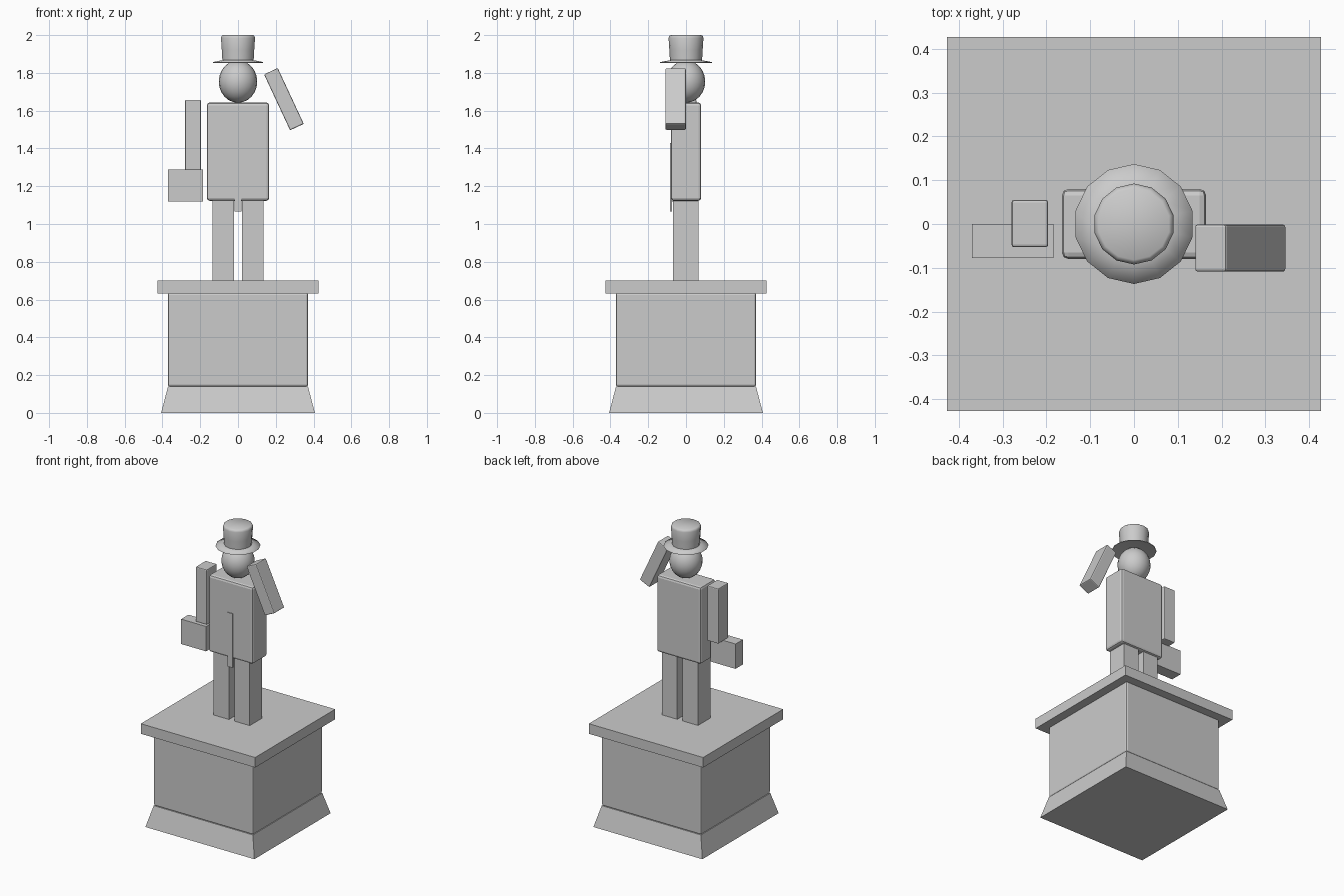
import bpy, bmesh, math
from mathutils import Matrix

if "Cube" in bpy.data.objects:
    bpy.data.objects.remove(bpy.data.objects["Cube"])


def finish(name, bm, smooth=None):
    bmesh.ops.recalc_face_normals(bm, faces=bm.faces)
    mesh = bpy.data.meshes.new(name)
    bm.to_mesh(mesh)
    bm.free()
    obj = bpy.data.objects.new(name, mesh)
    bpy.context.collection.objects.link(obj)
    if smooth:
        bpy.ops.object.select_all(action='DESELECT')
        bpy.context.view_layer.objects.active = obj
        obj.select_set(True)
        bpy.ops.object.shade_smooth_by_angle(angle=math.radians(smooth))
    return obj


def box(name, x, y, z, bevel=0.0, taper=1.0, segments=2):
    """Box from (min, max) ranges, optional top taper and rounded edges."""
    bm = bmesh.new()
    bmesh.ops.create_cube(bm, size=1)
    for v in bm.verts:
        if v.co.z > 0:
            v.co.x *= taper
            v.co.y *= taper
    size = [b - a for a, b in (x, y, z)]
    mid = [(a + b) / 2 for a, b in (x, y, z)]
    bmesh.ops.transform(bm, verts=bm.verts,
                        matrix=Matrix.Translation(mid) @ Matrix.Diagonal((*size, 1)))
    obj = finish(name, bm)
    if bevel:
        mod = obj.modifiers.new("bevel", 'BEVEL')
        mod.width = bevel
        mod.segments = segments
    return obj


def lathe(name, profile, sides, smooth):
    """Spin a (radius, z) profile around the z axis, capping both ends."""
    bm = bmesh.new()
    rings = []
    for r, z in profile:
        angles = [math.pi / 2 + 2 * math.pi * i / sides for i in range(sides)]
        rings.append([bm.verts.new((r * math.cos(a), r * math.sin(a), z)) for a in angles])
    for low, high in zip(rings, rings[1:]):
        for i in range(sides):
            j = (i + 1) % sides
            bm.faces.new((low[i], low[j], high[j], high[i]))
    bm.faces.new(rings[0])
    bm.faces.new(rings[-1])
    return finish(name, bm, smooth)


# Pedestal
box("pedestal_foot", (-.407, .407), (-.407, .407), (0, .14), taper=.91)
box("pedestal_block", (-.371, .371), (-.371, .371), (.14, .635), bevel=.01)
box("pedestal_slab", (-.427, .427), (-.427, .427), (.632, .70))

# Legs and body
for side, name in ((-1, "leg_left"), (1, "leg_right")):
    box(name, sorted((side * .02, side * .135)), (-.068, .065), (.70, 1.13))
box("torso", (-.165, .165), (-.08, .08), (1.123, 1.643), bevel=.015)
box("necktie", (-.019, .018), (-.085, -.073), (1.065, 1.43))

# Lowered arm with case
box("lowered_arm", (-.28, -.196), (-.053, .055), (1.285, 1.657), bevel=.006)
box("case", (-.37, -.184), (-.078, 0), (1.12, 1.288))

# Raised arm, tilted towards the head
raised = box("raised_arm", (-.04, .04), (-.054, .054), (-.163, .163), bevel=.006)
raised.location = (.243, -.055, 1.661)
raised.rotation_euler = (0, math.radians(-25), 0)

# Head
bm = bmesh.new()
bmesh.ops.create_uvsphere(bm, u_segments=20, v_segments=12, radius=1,
                          matrix=Matrix.Translation((0, 0, 1.754)) @ Matrix.Diagonal((.102, .102, .112, 1)))
finish("head", bm, 60)

# Hat with sloping brim and rounded crown
lathe("hat", [(.08, 1.86), (.137, 1.853), (.137, 1.857), (.085, 1.867),
              (.088, 1.92), (.0925, 1.985), (.089, 1.995), (.082, 2.0)], 14, 80)
